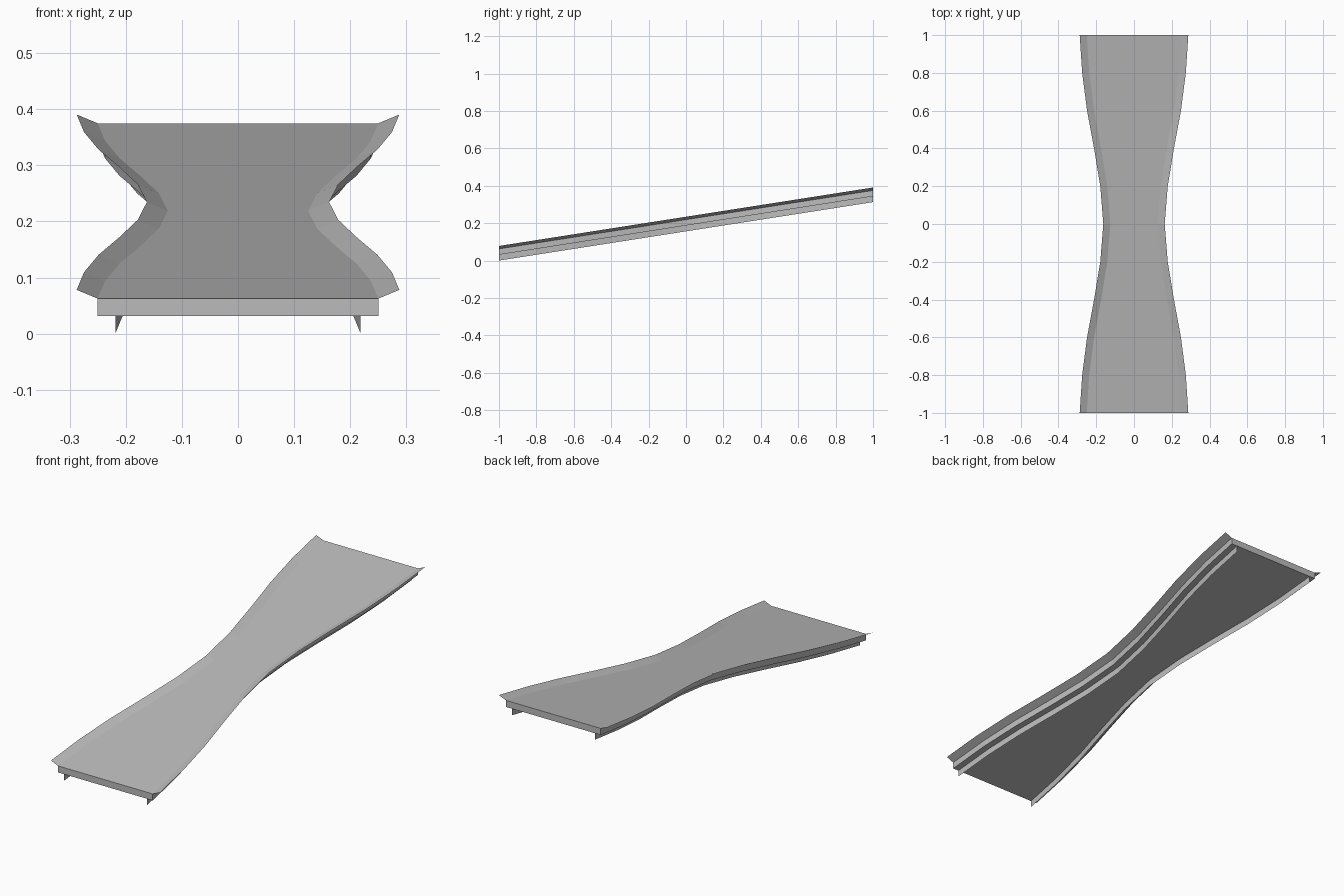
import bpy

cube = bpy.data.objects.get("Cube")
if cube:
    bpy.data.objects.remove(cube, do_unlink=True)

grey = bpy.data.materials.new("plain grey")
grey.use_nodes = True
grey.diffuse_color = (0.5, 0.5, 0.5, 1)
grey.node_tree.nodes["Principled BSDF"].inputs["Base Color"].default_value = grey.diffuse_color

# Waisted plan: half width of the deck from the middle out to either end
HALF_WIDTHS = [0.125, 0.141, 0.174, 0.211, 0.237, 0.25]
STEP = 0.2
UNIT = 1 / 32      # slab thickness, also the rib depth
SLOPE = 5 * UNIT   # rise per unit of length


def stations():
    """Half width, y and deck height at each cross-section, front to back."""
    n = len(HALF_WIDTHS) - 1
    for i in range(-n, n + 1):
        y = i * STEP
        yield HALF_WIDTHS[abs(i)], y, 2 * UNIT + SLOPE * (y + 1)


def loft(name, section, closed=False):
    """Sweep section(half_width) -> [(x, dz), ...] along the ramp."""
    verts, faces = [], []
    rows = list(stations())
    for w, y, z in rows:
        verts += [(x, y, z + dz) for x, dz in section(w)]
    n = len(section(1))
    for r in range(len(rows) - 1):
        for k in range(n if closed else n - 1):
            a, b = r * n + k, r * n + (k + 1) % n
            faces.append((a, b, b + n, a + n))
    if closed:
        last = (len(rows) - 1) * n
        faces.append(tuple(reversed(range(n))))
        faces.append(tuple(range(last, last + n)))
    mesh = bpy.data.meshes.new(name)
    mesh.from_pydata(verts, [], faces)
    mesh.materials.append(grey)
    obj = bpy.data.objects.new(name, mesh)
    bpy.context.collection.objects.link(obj)
    return obj


# Sloping slab
loft("deck_slab", lambda w: [(-w, 0), (-w, -UNIT), (w, -UNIT), (w, 0)][::-1], closed=True)

# Thin upturned lips and thin ribs under the slab, on both sides
for side, s in (("left", 1), ("right", -1)):
    lip = lambda w: [(s * w, 0), (s * (w + 0.0375), UNIT / 2)][::s]
    rib = lambda w: [(s * (w - UNIT), -2 * UNIT), (s * (w - UNIT), -UNIT)][::-s]
    loft(side + "_edge_lip", lip)
    loft(side + "_under_rib", rib)
